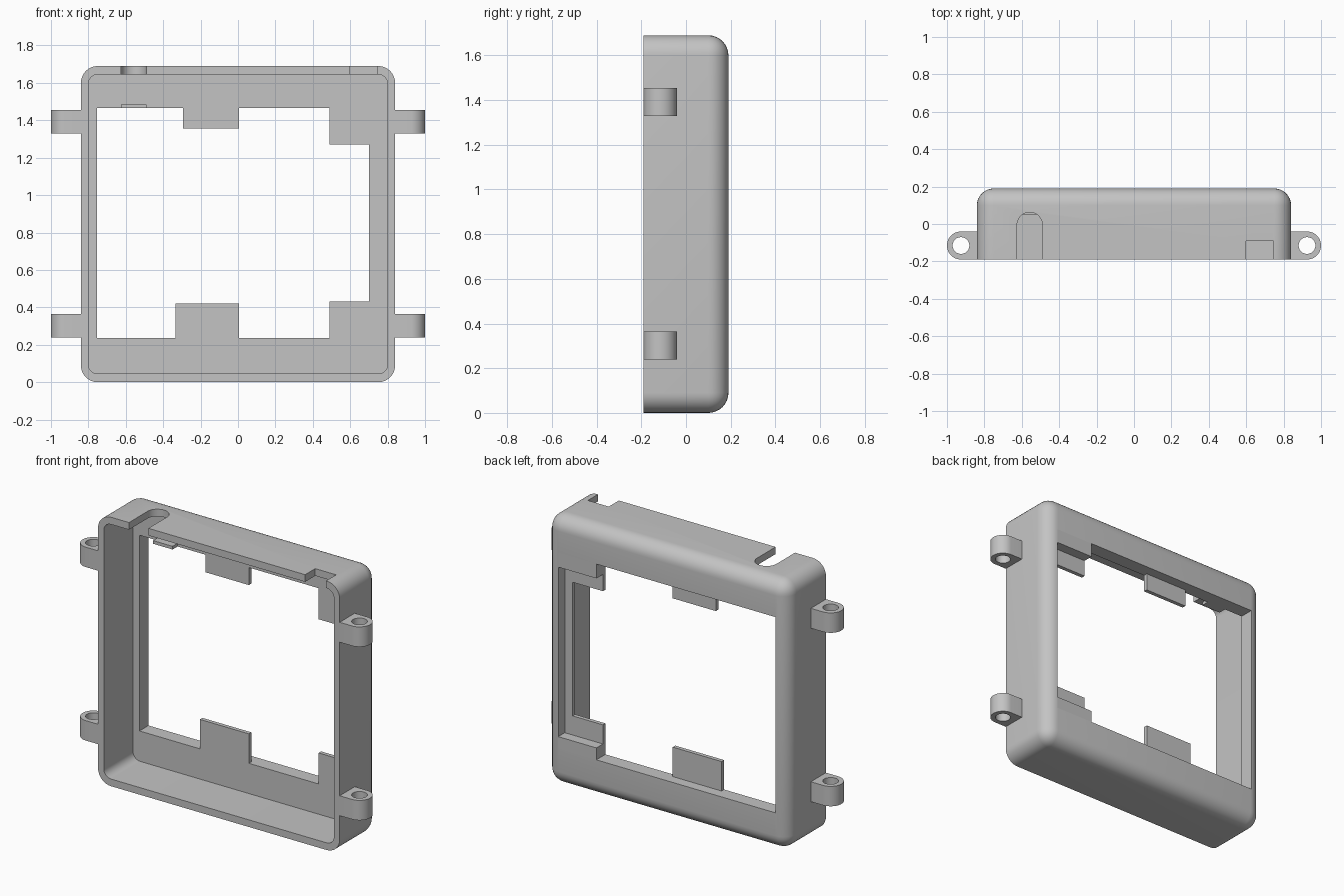
import bpy, bmesh, math
from mathutils import Vector

if "Cube" in bpy.data.objects:
    bpy.data.objects.remove(bpy.data.objects["Cube"], do_unlink=True)

GREY = (0.55, 0.55, 0.55, 1)
grey = bpy.data.materials.new("light_grey_plastic")
grey.use_nodes = True
grey.diffuse_color = GREY
grey.node_tree.nodes["Principled BSDF"].inputs["Base Color"].default_value = GREY

FRONT, BACK = -0.19, 0.19
FLOOR = 0.10          # inner face of the back wall
TAB_BACK = 0.125      # rear face of the thin tabs
HEIGHT = 1.69


def finish(bm, name):
    bmesh.ops.recalc_face_normals(bm, faces=bm.faces)
    mesh = bpy.data.meshes.new(name)
    bm.to_mesh(mesh)
    bm.free()
    mesh.materials.append(grey)
    obj = bpy.data.objects.new(name, mesh)
    bpy.context.collection.objects.link(obj)
    return obj


def box(name, x, y, z, radius=0, rounded=None, segments=8):
    """Box from (min, max) ranges; edges chosen by the rule 'rounded' are filleted."""
    bm = bmesh.new()
    bmesh.ops.create_cube(bm, size=1)
    for v in bm.verts:
        v.co = Vector([r[0] if c < 0 else r[1] for c, r in zip(v.co, (x, y, z))])
    if rounded:
        edges = [e for e in bm.edges if rounded(*e.verts)]
        bmesh.ops.bevel(bm, geom=edges, offset=radius, segments=segments,
                        affect='EDGES', profile=0.5)
    return finish(bm, name)


def prism(name, points, direction):
    """Extrude a closed outline of 3D points along a direction."""
    bm = bmesh.new()
    face = bm.faces.new([bm.verts.new(p) for p in points])
    ext = bmesh.ops.extrude_face_region(bm, geom=[face])
    moved = [g for g in ext["geom"] if isinstance(g, bmesh.types.BMVert)]
    bmesh.ops.translate(bm, verts=moved, vec=direction)
    return finish(bm, name)


def arc(cx, cy, r, start, end, steps):
    angles = [math.radians(start + (end - start) * i / steps) for i in range(steps + 1)]
    return [(cx + r * math.cos(a), cy + r * math.sin(a)) for a in angles]


def cut(target, cutter):
    cutter.hide_render = True
    mod = target.modifiers.new("cut", 'BOOLEAN')
    mod.operation, mod.solver, mod.object = 'DIFFERENCE', 'EXACT', cutter
    bpy.context.view_layer.objects.active = target
    bpy.ops.object.modifier_apply(modifier=mod.name)
    bpy.data.objects.remove(cutter, do_unlink=True)


def smooth(obj):
    bpy.ops.object.select_all(action='DESELECT')
    obj.select_set(True)
    bpy.context.view_layer.objects.active = obj
    bpy.ops.object.shade_smooth_by_angle(angle=math.radians(30))


# Shell: every edge rounded except the open front rim
frame = box("bezel_frame", (-0.84, 0.84), (FRONT, BACK), (0, HEIGHT), 0.09,
            lambda a, b: a.co.y > 0 or b.co.y > 0)

# Cavity, with only its depth-wise corners rounded
cut(frame, box("cavity", (-0.8, 0.8), (-0.4, FLOOR), (0.045, HEIGHT - 0.045), 0.05,
               lambda a, b: abs(a.co.y - b.co.y) > 0.1))

# Window through the back wall
cut(frame, box("window", (-0.755, 0.755), (0, 0.4), (0.235, 1.465)))

# Cable slot with a round end, and a square notch, through the top wall
slot = [(-0.625, -0.4), (-0.49, -0.4)] + arc(-0.5575, -0.005, 0.0675, 0, 180, 20)
cut(frame, prism("slot", [(x, y, 1.6) for x, y in slot], (0, 0, 0.2)))
cut(frame, box("notch", (0.6, 0.745), (-0.4, -0.09), (1.6, 1.8)))
smooth(frame)

# Thin C-shaped lip on the left side of the window
lip = [(0.755, 0.235), (0.49, 0.235), (0.49, 0.43), (0.70, 0.43),
       (0.70, 1.27), (0.49, 1.27), (0.49, 1.465), (0.755, 1.465)]
prism("window_lip", [(x, FLOOR, z) for x, z in lip], (0, TAB_BACK - FLOOR, 0))

# Thicker corner blocks behind the lip, flush with the back
box("lower_corner_block", (0.49, 0.755), (TAB_BACK, BACK), (0.235, 0.31))
box("upper_corner_block", (0.49, 0.755), (TAB_BACK, BACK), (1.375, 1.465))

# Thin centre tabs
box("lower_tab", (-0.335, 0.005), (FLOOR, TAB_BACK), (0.235, 0.42))
box("upper_tab", (-0.295, 0.005), (FLOOR, TAB_BACK), (1.355, 1.465))

# Small shelf inside, below the cable slot
box("slot_shelf", (-0.625, -0.49), (0.05, FLOOR), (1.465, 1.485))

# Screw lugs on both sides
for side, label in ((1, "left"), (-1, "right")):
    for z, level in ((0.24, "lower"), (1.33, "upper")):
        outline = [(0.83, -0.19)] + arc(0.925, -0.115, 0.075, -90, 90, 24) + [(0.83, -0.04)]
        lug = prism(f"{level}_{label}_lug", [(side * x, y, z) for x, y in outline],
                    (0, 0, 0.125))
        hole = arc(0.925, -0.115, 0.045, 0, 345, 23)
        cut(lug, prism("hole", [(side * x, y, z - 0.1) for x, y in hole], (0, 0, 0.4)))
        smooth(lug)
